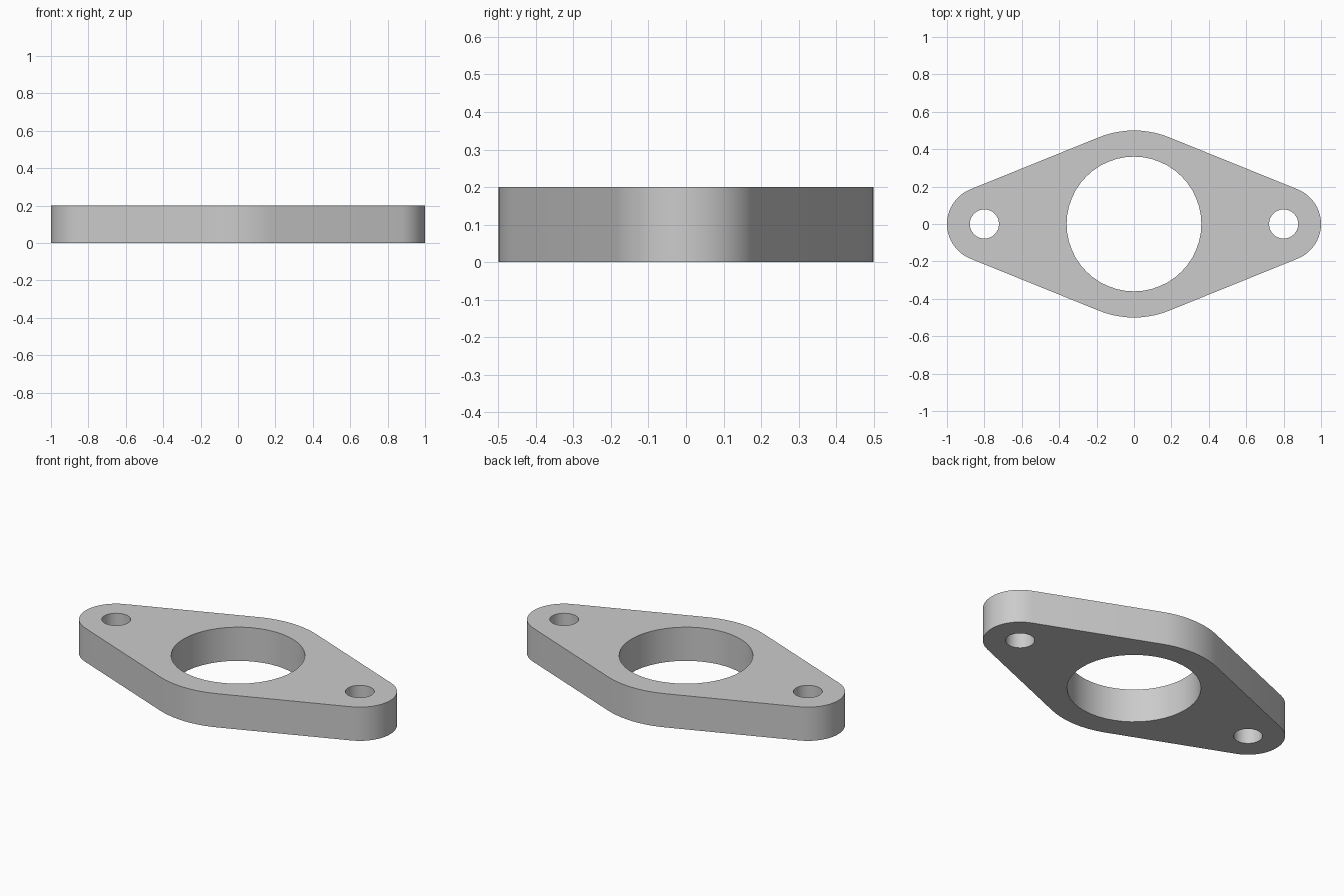
import bpy, bmesh
from math import sin, cos, acos, pi, radians

cube = bpy.data.objects.get("Cube")
if cube:
    bpy.data.objects.remove(cube, do_unlink=True)

THICKNESS = 0.2
BOSS_RADIUS, BORE_RADIUS = 0.5, 0.36
LUG_X, LUG_RADIUS, BOLT_RADIUS = 0.8, 0.2, 0.078


def arc(cx, radius, start, end, steps):
    """Points along an arc centred on (cx, 0), both ends included."""
    angles = [start + (end - start) * i / steps for i in range(steps + 1)]
    return [(cx + radius * cos(a), radius * sin(a)) for a in angles]


def circle(cx, radius, steps):
    return arc(cx, radius, 0, 2 * pi, steps)[:-1]


# Outline: central boss and two end lugs joined by tangent lines
t = acos((BOSS_RADIUS - LUG_RADIUS) / LUG_X)
outline = (arc(LUG_X, LUG_RADIUS, -t, t, 20)
           + arc(0, BOSS_RADIUS, t, pi - t, 10)
           + arc(-LUG_X, LUG_RADIUS, pi - t, pi + t, 20)
           + arc(0, BOSS_RADIUS, pi + t, 2 * pi - t, 10))
loops = [outline, circle(0, BORE_RADIUS, 48)]
loops += [circle(side * LUG_X, BOLT_RADIUS, 32) for side in (-1, 1)]

# Flat face with a bore and two bolt holes, extruded to a plate
bm = bmesh.new()
for loop in loops:
    verts = [bm.verts.new((x, y, 0)) for x, y in loop]
    for a, b in zip(verts, verts[1:] + verts[:1]):
        bm.edges.new((a, b))
bmesh.ops.triangle_fill(bm, edges=bm.edges[:], use_beauty=True)
result = bmesh.ops.extrude_face_region(bm, geom=bm.faces[:], use_keep_orig=True)
top = [g for g in result["geom"] if isinstance(g, bmesh.types.BMVert)]
bmesh.ops.translate(bm, verts=top, vec=(0, 0, THICKNESS))
bmesh.ops.recalc_face_normals(bm, faces=bm.faces[:])

mesh = bpy.data.meshes.new("flange_plate")
bm.to_mesh(mesh)
bm.free()
flange = bpy.data.objects.new("flange_plate", mesh)
bpy.context.collection.objects.link(flange)

# Plain grey material
grey = bpy.data.materials.new("light_grey")
grey.use_nodes = True
colour = (0.6, 0.6, 0.6, 1)
grey.diffuse_color = colour
grey.node_tree.nodes["Principled BSDF"].inputs["Base Color"].default_value = colour
mesh.materials.append(grey)

# Smooth walls, sharp rims
bpy.ops.object.select_all(action="DESELECT")
flange.select_set(True)
bpy.context.view_layer.objects.active = flange
bpy.ops.object.shade_smooth_by_angle(angle=radians(30))
